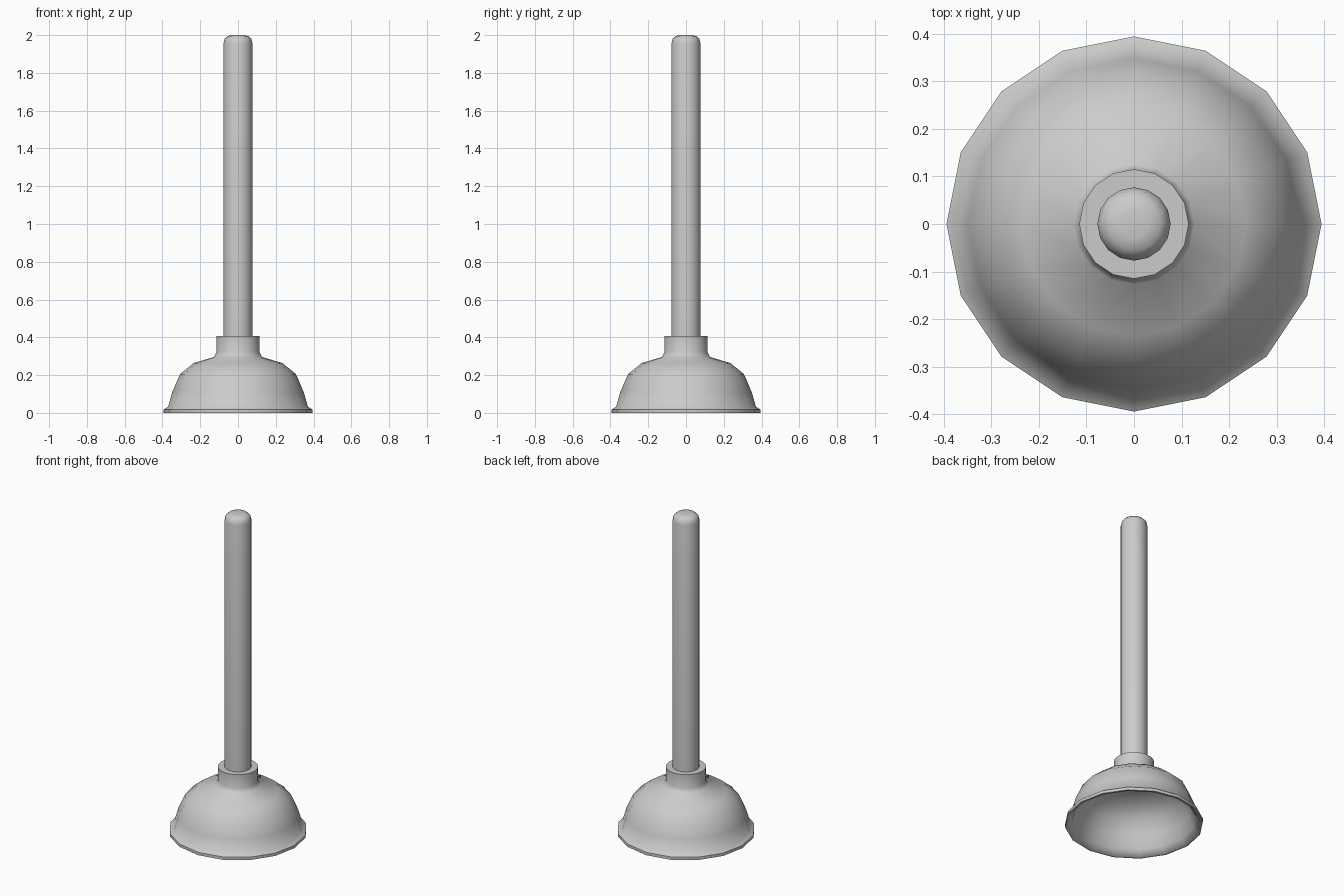
import bpy, bmesh, math

if "Cube" in bpy.data.objects:
    bpy.data.objects.remove(bpy.data.objects["Cube"])

SIDES = 16

def lathe(name, profile, angle):
    """Revolve an (r, z) profile round the z axis; r = 0 closes an end."""
    bm = bmesh.new()
    rings = []
    for r, z in profile:
        n = 1 if r == 0 else SIDES
        rings.append([bm.verts.new((r * math.cos(2 * math.pi * i / SIDES),
                                    r * math.sin(2 * math.pi * i / SIDES), z))
                      for i in range(n)])
    for a, b in zip(rings, rings[1:]):
        for i in range(SIDES):
            j = (i + 1) % SIDES
            quad = [a[i % len(a)], a[j % len(a)], b[j % len(b)], b[i % len(b)]]
            bm.faces.new(list(dict.fromkeys(quad)))
    bmesh.ops.recalc_face_normals(bm, faces=bm.faces)
    mesh = bpy.data.meshes.new(name)
    bm.to_mesh(mesh)
    bm.free()
    obj = bpy.data.objects.new(name, mesh)
    bpy.context.collection.objects.link(obj)
    bpy.ops.object.select_all(action='DESELECT')
    obj.select_set(True)
    bpy.context.view_layer.objects.active = obj
    bpy.ops.object.shade_smooth_by_angle(angle=math.radians(angle))
    return obj

# Rubber cup: hollow inside, lip at the bottom, collar on top
lathe("rubber_cup", [
    (0, 0.275), (0.12, 0.272), (0.222, 0.245), (0.29, 0.19), (0.328, 0.11),
    (0.352, 0.035), (0.38, 0.0),
    (0.394, 0.0), (0.394, 0.018), (0.37, 0.033), (0.348, 0.11),
    (0.307, 0.205), (0.235, 0.264), (0.127, 0.296), (0.114, 0.322),
    (0.115, 0.408), (0.07, 0.408)], 55)

# Wooden handle with a rounded top
lathe("handle", [
    (0, 0.29), (0.077, 0.29), (0.077, 1.955), (0.071, 1.98),
    (0.055, 1.995), (0.03, 2.0), (0, 2.0)], 60)
